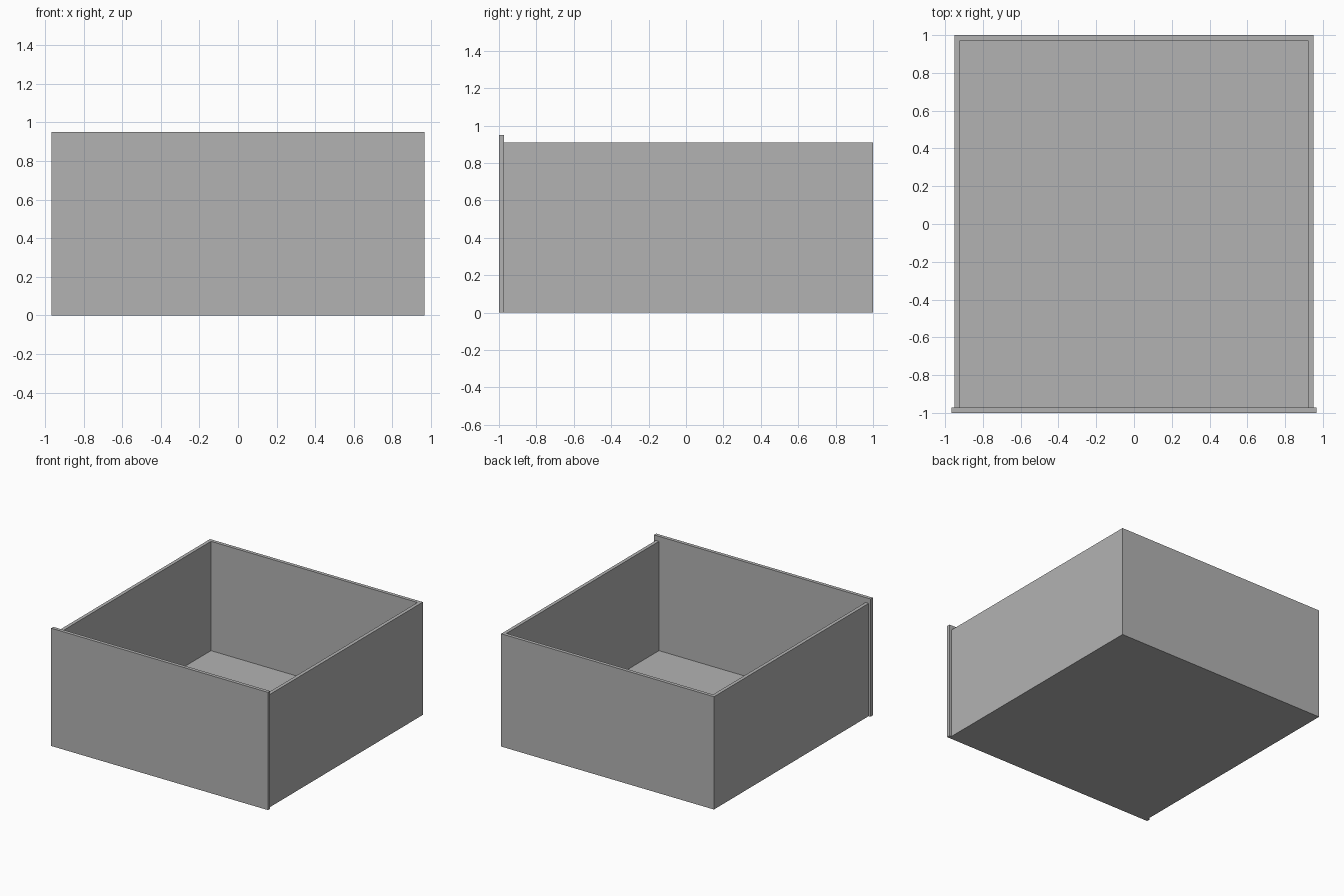
import bpy
from mathutils import Vector

default = bpy.data.objects.get("Cube")
if default:
    bpy.data.objects.remove(default, do_unlink=True)

# Single flat grey
grey = bpy.data.materials.new("plain_grey")
grey.use_nodes = True
colour = (0.45, 0.45, 0.45, 1)
grey.diffuse_color = colour
grey.node_tree.nodes["Principled BSDF"].inputs["Base Color"].default_value = colour


def box(name, low, high):
    """Sharp-edged box between two opposite corners."""
    low, high = Vector(low), Vector(high)
    bpy.ops.mesh.primitive_cube_add(size=1, location=(low + high) / 2)
    obj = bpy.context.object
    obj.name = obj.data.name = name
    obj.scale = high - low
    bpy.ops.object.transform_apply(location=False, rotation=False, scale=True)
    obj.data.materials.append(grey)
    return obj


board = 0.028            # board thickness
half_width = 0.95        # drawer box
box_height = 0.91
panel_back = -1 + board

# Front panel, a little wider and taller than the box behind it
box("front_panel", (-0.967, -1, 0), (0.967, panel_back, 0.95))

# Drawer box: floor, two sides and back, closed at the front by the panel
tray = box("drawer_box", (-half_width, panel_back, 0), (half_width, 1, box_height))
inner = half_width - board
cutter = box("hollow_cutter", (-inner, panel_back - 0.1, board),
             (inner, 1 - board, box_height + 0.1))
cutter.hide_render = True

hollow = tray.modifiers.new("hollow", "BOOLEAN")
hollow.operation = "DIFFERENCE"
hollow.solver = "EXACT"
hollow.object = cutter
bpy.context.view_layer.objects.active = tray
bpy.ops.object.modifier_apply(modifier=hollow.name)
bpy.data.objects.remove(cutter, do_unlink=True)
